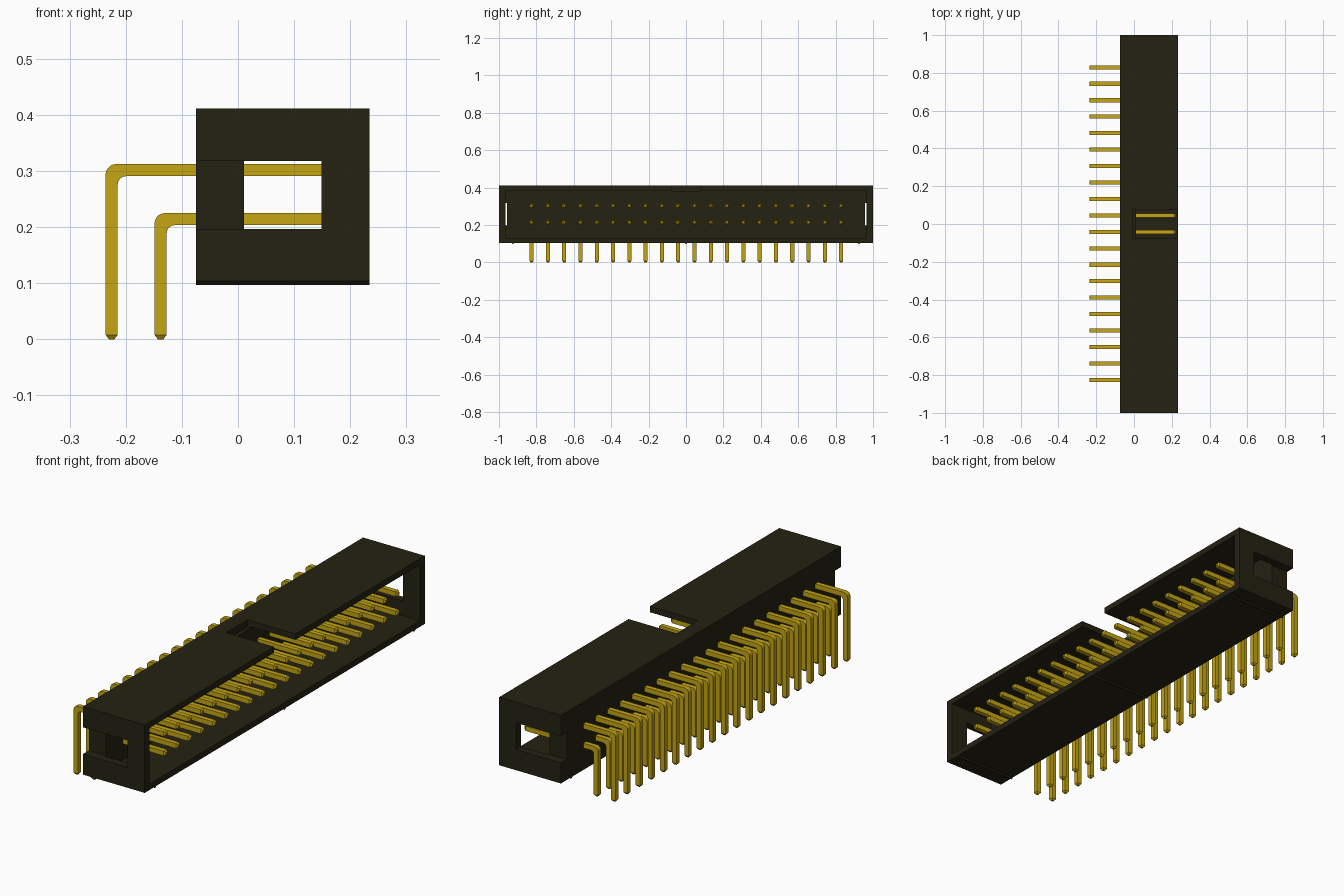
import bpy, bmesh, math

cube = bpy.data.objects.get("Cube")
if cube:
    bpy.data.objects.remove(cube, do_unlink=True)


def material(name, rgb):
    m = bpy.data.materials.new(name)
    m.use_nodes = True
    m.diffuse_color = (*rgb, 1)
    m.node_tree.nodes["Principled BSDF"].inputs["Base Color"].default_value = (*rgb, 1)
    return m


BLACK = material("black plastic", (0.018, 0.016, 0.006))
GOLD = material("gold metal", (0.56, 0.38, 0.007))


def finish(bm, name, mat):
    bmesh.ops.recalc_face_normals(bm, faces=bm.faces)
    me = bpy.data.meshes.new(name)
    bm.to_mesh(me)
    bm.free()
    me.materials.append(mat)
    ob = bpy.data.objects.new(name, me)
    bpy.context.collection.objects.link(ob)
    return ob


def box(name, x, y, z, mat=BLACK):
    bm = bmesh.new()
    bmesh.ops.create_cube(bm, size=1)
    for v in bm.verts:
        v.co = [r[0] if c < 0 else r[1] for c, r in zip(v.co, (x, y, z))]
    return finish(bm, name, mat)


def cut(target, x, y, z):
    cutter = box("cutter", x, y, z)
    cutter.hide_render = True
    mod = target.modifiers.new("cut", 'BOOLEAN')
    mod.operation, mod.solver, mod.object = 'DIFFERENCE', 'EXACT', cutter
    bpy.context.view_layer.objects.active = target
    bpy.ops.object.modifier_apply(modifier=mod.name)
    bpy.data.objects.remove(cutter, do_unlink=True)


# Shroud: open-sided tray, polarising notch, and a windowed slot in each end
shroud = box("shroud", (-0.075, 0.234), (-1, 1), (0.104, 0.411))
cut(shroud, (0.011, 0.3), (-0.965, 0.965), (0.131, 0.384))
cut(shroud, (-0.006, 0.3), (-0.076, 0.076), (0.378, 0.5))
for y in ((0.958, 1.1), (-1.1, -0.958)):
    cut(shroud, (-0.2, 0.149), y, (0.197, 0.318))

# Small triangular ridges under the shroud
for i, y in enumerate((-0.925, 0, 0.925)):
    bm = bmesh.new()
    tri = [bm.verts.new((-0.075, y + dy, z))
           for dy, z in ((-0.008, 0.105), (0.008, 0.105), (0, 0.097))]
    face = bm.faces.new(tri)
    ext = bmesh.ops.extrude_face_region(bm, geom=[face])["geom"]
    for v in ext:
        if isinstance(v, bmesh.types.BMVert):
            v.co.x = 0.234
    finish(bm, f"bottom_ridge_{i + 1}", BLACK)


# Bent square pins swept through (outer point, inner point, half width) sections
def pin_sections(xc, zc):
    h, c, tip = 0.0108, 0.005, 0.008
    x0, x1, z0, z1 = xc - h, xc + h, zc - h, zc + h
    secs = [((xc - c, 0), (xc + c, 0), c), ((x0, tip), (x1, tip), h)]
    ro, ri, n = 0.019, 0.015, 5
    for k in range(n + 1):
        a = math.pi / 2 * k / n
        ca, sa = 1 - math.cos(a), math.sin(a)
        secs.append(((x0 + ro * ca, z1 - ro + ro * sa),
                     (x1 + ri * ca, z0 - ri + ri * sa), h))
    secs += [((0.214, z1), (0.214, z0), h), ((0.222, zc + c), (0.222, zc - c), c)]
    return secs


def pin_row(name, xc, zc, count=20, pitch=0.0871):
    bm = bmesh.new()
    for i in range(count):
        y = (i - (count - 1) / 2) * pitch + 0.002
        prev = None
        for (ox, oz), (ix, iz), h in pin_sections(xc, zc):
            ring = [bm.verts.new(p) for p in ((ox, y - h, oz), (ox, y + h, oz),
                                              (ix, y + h, iz), (ix, y - h, iz))]
            if prev:
                for k in range(4):
                    j = (k + 1) % 4
                    bm.faces.new((prev[k], prev[j], ring[j], ring[k]))
            else:
                bm.faces.new(ring)
            prev = ring
        bm.faces.new(prev)
    return finish(bm, name, GOLD)


for row in (pin_row("upper_pins", -0.2252, 0.3015), pin_row("lower_pins", -0.138, 0.2142)):
    bpy.ops.object.select_all(action='DESELECT')
    row.select_set(True)
    bpy.context.view_layer.objects.active = row
    bpy.ops.object.shade_smooth_by_angle(angle=math.radians(25))
